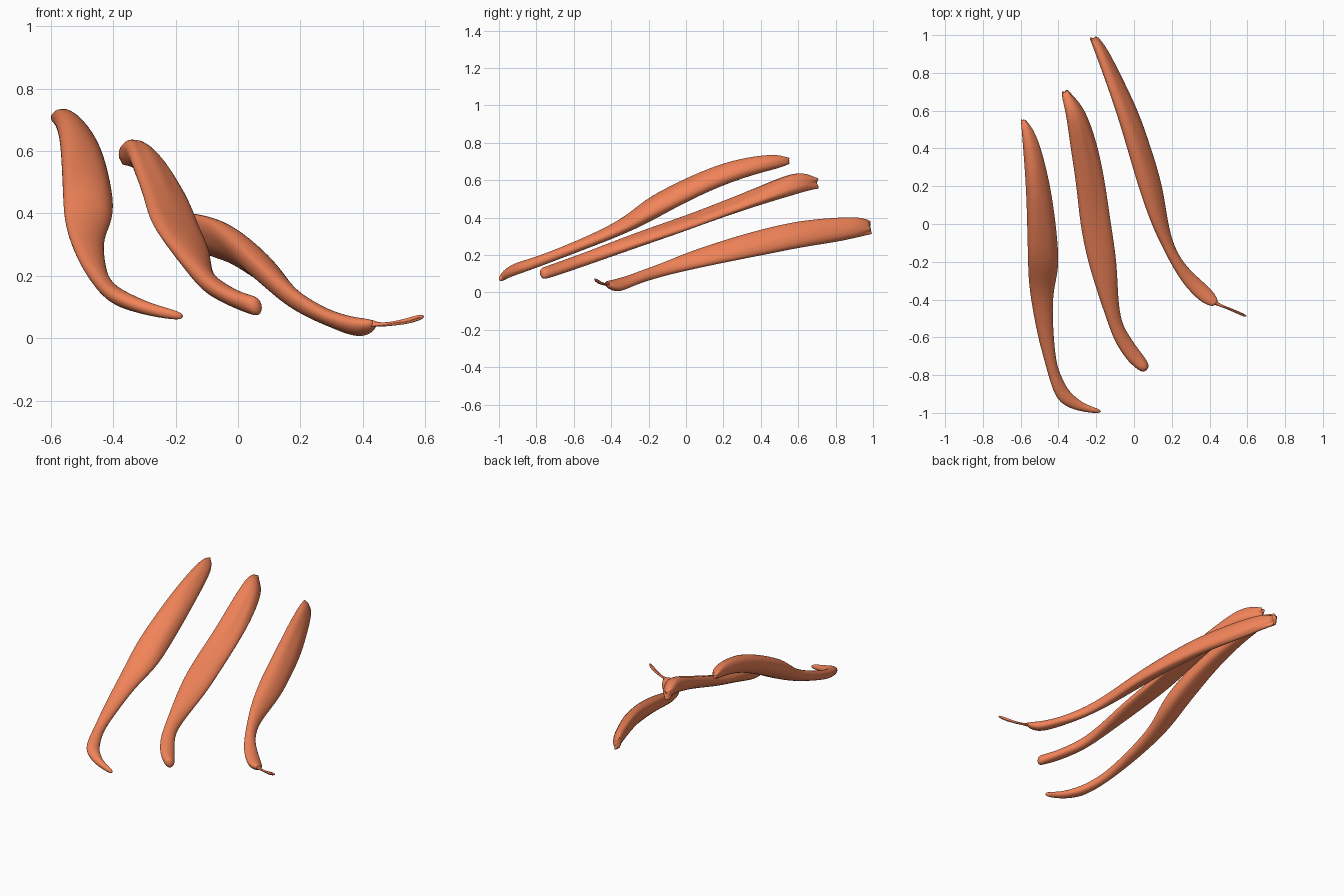
import bpy, bmesh, math, random

random.seed(4)
SIDES = 16

mat = bpy.data.materials.new("muscle_red")
mat.diffuse_color = (0.88, 0.23, 0.1, 1)


def strip(name, stations, lean, ragged):
    """Loft leaning oval sections; station = y, x0, x1, z0, z1, optional skew."""
    bm = bmesh.new()
    crease = bm.edges.layers.float.new("crease_edge")
    widest = max(s[2] - s[1] for s in stations)
    rings = []
    for i, s in enumerate(stations):
        y, x0, x1, z0, z1 = s[:5]
        skew = s[5] if len(s) > 5 else 0
        phi = -lean * min(1, 1.3 * (x1 - x0) / widest)
        ring = []
        for k in range(SIDES):
            a = 2 * math.pi * k / SIDES
            c = math.cos(a)
            jag = random.uniform(-ragged, ragged) if i == 0 else 0
            # shallow folds on the fleshy half
            wob = random.uniform(-1, 1) * 0.006 if i < 6 else 0
            ring.append(bm.verts.new((
                (x0 + x1) / 2 + (x1 - x0) / 2 * c,
                y + skew * c + jag,
                (z0 + z1) / 2 + (z1 - z0) / 2 * math.sin(a + phi) + wob)))
        rings.append(ring)
    for r, q in zip(rings, rings[1:]):
        for k in range(SIDES):
            n = (k + 1) % SIDES
            bm.faces.new((r[k], r[n], q[n], q[k]))
    bm.faces.new(rings[-1])
    for e in bm.faces.new(rings[0]).edges:   # crisp torn upper end
        e[crease] = 0.85
    bmesh.ops.recalc_face_normals(bm, faces=bm.faces)
    me = bpy.data.meshes.new(name)
    bm.to_mesh(me)
    bm.free()
    ob = bpy.data.objects.new(name, me)
    bpy.context.collection.objects.link(ob)
    me.materials.append(mat)
    sub = ob.modifiers.new("smooth", "SUBSURF")
    sub.levels = sub.render_levels = 2
    for p in me.polygons:
        p.use_smooth = True
    return ob


# Left strip, thick belly and tendon hooking to the right
strip("left_muscle", [
    (.55, -.60, -.57, .69, .72), (.50, -.595, -.53, .667, .735),
    (.40, -.588, -.49, .64, .737), (.20, -.573, -.44, .57, .697),
    (0, -.567, -.412, .48, .61), (-.20, -.563, -.393, .375, .515),
    (-.29, -.56, -.41, .33, .435), (-.40, -.547, -.433, .283, .36),
    (-.60, -.51, -.425, .207, .27), (-.75, -.467, -.41, .15, .21),
    (-.84, -.438, -.378, .118, .178, .02), (-.91, -.402, -.348, .096, .156, .03),
    (-.95, -.338, -.302, .08, .13, .027), (-.977, -.27, -.25, .066, .105, .018),
    (-.995, -.18, -.165, .055, .083, .01)], .35, .006)

# Middle strip
strip("middle_muscle", [
    (.70, -.383, -.345, .555, .615), (.66, -.38, -.30, .545, .628),
    (.58, -.36, -.245, .52, .65), (.40, -.337, -.186, .468, .57),
    (.20, -.305, -.148, .40, .488), (0, -.288, -.121, .325, .41),
    (-.20, -.247, -.088, .26, .345), (-.40, -.182, -.084, .19, .27),
    (-.52, -.14, -.066, .148, .222), (-.60, -.107, -.03, .122, .192, .015),
    (-.69, -.045, .025, .094, .157, .025), (-.74, .01, .065, .076, .14, .025),
    (-.775, .05, .085, .067, .132, .015)], .55, .012)

# Right strip, slanted sheet
strip("right_muscle", [
    (.985, -.235, -.19, .31, .385), (.93, -.215, -.14, .30, .405),
    (.80, -.167, -.075, .27, .405), (.60, -.097, .025, .235, .385),
    (.40, -.037, .092, .195, .338), (.20, .02, .155, .155, .28),
    (0, .09, .18, .115, .213), (-.12, .148, .213, .087, .16),
    (-.22, .205, .265, .058, .124, .01), (-.30, .265, .33, .032, .09, .025),
    (-.37, .337, .405, .0, .07, .03), (-.405, .385, .435, .012, .064, .025),
    (-.425, .425, .448, .033, .058, .012)], .58, .015)

# Thin loose fibre trailing from the right strip
strip("trailing_fibre", [
    (-.415, .425, .437, .035, .055, .012), (-.43, .45, .456, .037, .05, .006),
    (-.448, .50, .505, .04, .052, .006), (-.47, .55, .556, .046, .064, .007),
    (-.49, .593, .602, .06, .078, .006)], .2, .002)
